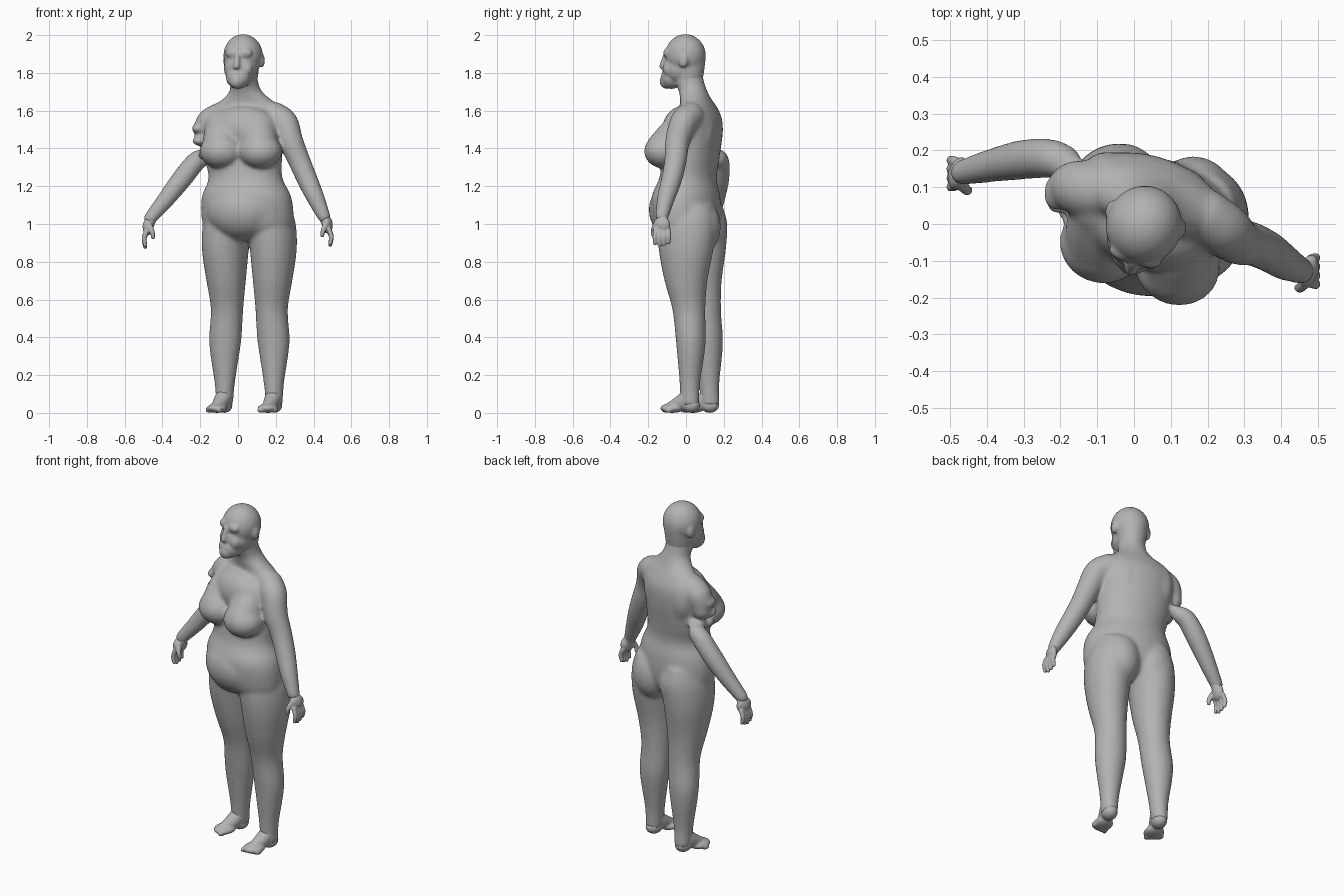
import bpy, bmesh, math
from mathutils import Vector, Matrix

cube = bpy.data.objects.get("Cube")
if cube:
    bpy.data.objects.remove(cube)

TURN = Matrix.Rotation(math.radians(-16), 3, 'Z')   # the figure is turned a little
SIDE, BACK = TURN @ Vector((1, 0, 0)), TURN @ Vector((0, 1, 0))

skin = bpy.data.materials.new("grey_clay")
skin.use_nodes = True
GREY = (0.45, 0.45, 0.45, 1)
skin.diffuse_color = GREY
bsdf = skin.node_tree.nodes["Principled BSDF"]
bsdf.inputs["Base Color"].default_value = GREY
bsdf.inputs["Roughness"].default_value = 0.7


def smooth_rows(rows, steps=4):
    """Catmull-Rom interpolation of section rows."""
    rows = [Vector(r) for r in rows]
    p = [rows[0]] + rows + [rows[-1]]
    out = []
    for i in range(1, len(p) - 2):
        a, b, c, d = p[i - 1:i + 3]
        for k in range(steps):
            t = k / steps
            out.append((2 * b + (c - a) * t + (2 * a - 5 * b + 4 * c - d) * t * t
                        + (3 * b - a - 3 * c + d) * t ** 3) / 2)
    return out + [rows[-1]]


def skin_rings(bm, rings):
    loops = [[bm.verts.new(co) for co in ring] for ring in rings]
    n = len(loops[0])
    for lo, hi in zip(loops, loops[1:]):
        for i in range(n):
            bm.faces.new((lo[i], lo[(i + 1) % n], hi[(i + 1) % n], hi[i]))
    bm.faces.new(loops[0][::-1])
    bm.faces.new(loops[-1])


def stack(bm, rows, n=32):
    """Level elliptical sections: x, y, z, half width, half depth."""
    rings = []
    for r in smooth_rows(rows):
        c = Vector(r[:3])
        rings.append([c + SIDE * r[3] * math.cos(i * math.tau / n)
                      + BACK * r[4] * math.sin(i * math.tau / n) for i in range(n)])
    skin_rings(bm, rings)


def ball(bm, centre, radii):
    if not isinstance(radii, tuple):
        radii = (radii,) * 3
    m = Matrix.Translation(centre) @ TURN.to_4x4() @ Matrix.Diagonal((*radii, 1))
    bmesh.ops.create_uvsphere(bm, u_segments=24, v_segments=16, radius=1, matrix=m)


def limb(bm, rows, n=16):
    """Round tube with rounded ends: x, y, z, radius."""
    rs = smooth_rows(rows)
    pts = [Vector(r[:3]) for r in rs]
    rings = []
    for k, c in enumerate(pts):
        t = (pts[min(k + 1, len(pts) - 1)] - pts[max(k - 1, 0)]).normalized()
        u = t.cross(Vector((0.3, 1, 0.2))).normalized()
        v = t.cross(u)
        rings.append([c + (u * math.cos(i * math.tau / n) + v * math.sin(i * math.tau / n)) * rs[k][3]
                      for i in range(n)])
    skin_rings(bm, rings)
    for k in (0, -1):
        ball(bm, pts[k], rs[k][3])


def fuse(name, bm, voxel, soften):
    """Blend the overlapping volumes into one smooth skin."""
    bmesh.ops.recalc_face_normals(bm, faces=bm.faces)
    me = bpy.data.meshes.new(name)
    bm.to_mesh(me)
    bm.free()
    me.materials.append(skin)
    me.polygons.foreach_set("use_smooth", [True] * len(me.polygons))
    ob = bpy.data.objects.new(name, me)
    bpy.context.scene.collection.objects.link(ob)
    mod = ob.modifiers.new("fuse", 'REMESH')
    mod.mode = 'VOXEL'
    mod.voxel_size = voxel
    mod.use_smooth_shade = True
    mod = ob.modifiers.new("soften", 'SMOOTH')
    mod.factor = 0.5
    mod.iterations = soften


# Torso and neck
body = bmesh.new()
stack(body, [(.055, .03, .91, .17, .1), (.055, .01, .97, .235, .155), (.05, .005, 1.05, .25, .175),
             (.045, .0, 1.15, .24, .175), (.04, .01, 1.24, .2, .148), (.03, .025, 1.34, .207, .145),
             (.03, .045, 1.45, .21, .14), (.04, .065, 1.55, .21, .118), (.045, .065, 1.62, .185, .088),
             (.045, .05, 1.665, .125, .078), (.04, .035, 1.71, .083, .075), (.03, .015, 1.76, .075, .08),
             (.03, .01, 1.84, .07, .07)])
# Belly, upper chest, buttocks and shoulder blades
ball(body, (.025, -.03, 1.075), (.2, .165, .165))
ball(body, (.03, -.002, 1.5), (.19, .118, .13))
for x, y in ((.16, .07), (-.035, .105)):
    ball(body, (x, y, .985), (.112, .115, .15))
for x, y in ((.125, .095), (-.06, .135)):
    ball(body, (x, y, 1.5), (.08, .06, .13))
# Breasts
for x, y in ((.115, -.115), (-.09, -.055)):
    limb(body, [(x, y + .1, 1.53, .08), (x, y + .05, 1.46, .095), (x, y, 1.393, .1)])
    ball(body, (x + .003, y, 1.385), (.117, .107, .092))
# Legs
thigh = [(.172, .015, 1.1, .1, .125), (.176, .005, 1.0, .128, .155), (.187, .0, .86, .122, .146),
         (.183, .0, .7, .104, .115), (.178, .015, .55, .086, .088), (.187, .025, .4, .087, .08),
         (.19, .025, .3, .076, .071), (.19, .02, .15, .053, .054), (.192, .02, .04, .045, .052)]
stack(body, thigh)
stack(body, [(.12 - x, y + .06 + .05 * (1 - z), z, a, b) for x, y, z, a, b in thigh])
# Left arm
limb(body, [(.195, .02, 1.57, .075), (.247, -.015, 1.535, .073), (.28, -.045, 1.44, .066),
            (.322, -.055, 1.34, .06), (.365, -.075, 1.24, .056), (.41, -.105, 1.14, .049),
            (.455, -.128, 1.04, .036)])
# Right shoulder, crumpled upper arm and forearm
limb(body, [(-.1, .09, 1.56, .08), (-.155, .1, 1.53, .075), (-.18, .11, 1.46, .052)])
for x, y, z in ((-.205, .09, 1.505), (-.2, .08, 1.44), (-.17, .06, 1.365), (-.165, .13, 1.38)):
    ball(body, (x, y, z), (.042, .057, .028))
limb(body, [(-.19, .168, 1.35, .048), (-.228, .178, 1.325, .054), (-.3, .175, 1.235, .055),
            (-.39, .158, 1.12, .046), (-.465, .14, 1.03, .036)])
fuse("body", body, .008, 26)

# Head
head = bmesh.new()
ball(head, (.027, -.003, 1.893), (.104, .108, .112))
ball(head, (.015, -.03, 1.825), (.09, .092, .09))
ball(head, (.0, -.075, 1.775), (.065, .058, .06))
ball(head, (-.005, -.1, 1.755), (.042, .04, .04))
stack(head, [(.03, .01, 1.73, .068, .072), (.03, .015, 1.8, .078, .08), (.03, .02, 1.88, .085, .085)])
face = Vector((-.005, -.115, 1.835))
limb(head, [(*(face + BACK * .008 + Vector((0, 0, .06))), .014), (*(face - BACK * .01), .018)])
for s in (-1, 1):
    # Brows, cheeks and ears
    ball(head, face + SIDE * .032 * s + BACK * .03 + Vector((0, 0, .07)), (.042, .024, .028))
    ball(head, face + SIDE * .038 * s + BACK * .037 + Vector((0, 0, -.015)), (.036, .032, .042))
    ball(head, Vector((.032, .012, 1.865)) + SIDE * .098 * s, (.015, .027, .038))
fuse("head", head, .006, 12)

# Feet
for name, x, y, s in (("left_foot", .192, .025, 1), ("right_foot", -.072, .126, -1)):
    foot = bmesh.new()
    heel = Vector((x, y, 0))
    toe = Vector((-.047, -.14, 0)) if s > 0 else Vector((-.055, -.13, 0))
    ball(foot, heel + Vector((0, 0, .04)), (.042, .05, .04))
    limb(foot, [(*(heel + Vector((0, -.005, .1))), .042), (*(heel + toe * .3 + Vector((0, 0, .06))), .043),
                (*(heel + toe * .75 + Vector((0, 0, .03))), .03)])
    ball(foot, heel + toe * .7 + Vector((0, 0, .025)), (.055, .065, .025))
    for i in range(5):
        ball(foot, heel + toe * (1 - .06 * i) + SIDE * s * (i - 1.6) * .019 + Vector((0, 0, .016)),
             (.013, .024, .016))
    fuse(name, foot, .006, 7)

# Hands
for name, wrist, s in (("left_hand", Vector((.447, -.122, 1.06)), 1),
                       ("right_hand", Vector((-.45, .143, 1.05)), -1)):
    hand = bmesh.new()
    palm = wrist + Vector((.027 * s, -.006, -.065))
    limb(hand, [(*wrist, .03), (*palm, .028)])
    ball(hand, palm, (.026, .046, .045))
    for i in range(4):
        spread = (i - 1.5) * .022
        root = palm + Vector((.008 * s, spread, -.025))
        reach = .072 - .008 * abs(i - 1.2)
        knuckle = root + Vector((.012 * s, spread * .1, -reach * .6))
        tip = root + Vector((.006 * s, spread * .1, -reach * 1.15))
        limb(hand, [(*root, .014), (*knuckle, .013), (*tip, .011)], 10)
    limb(hand, [(*(palm + Vector((-.005 * s, -.025, .01))), .018),
                (*(palm + Vector((-.022 * s, -.045, -.025))), .014),
                (*(palm + Vector((-.028 * s, -.045, -.055))), .011)], 10)
    fuse(name, hand, .0045, 5)
